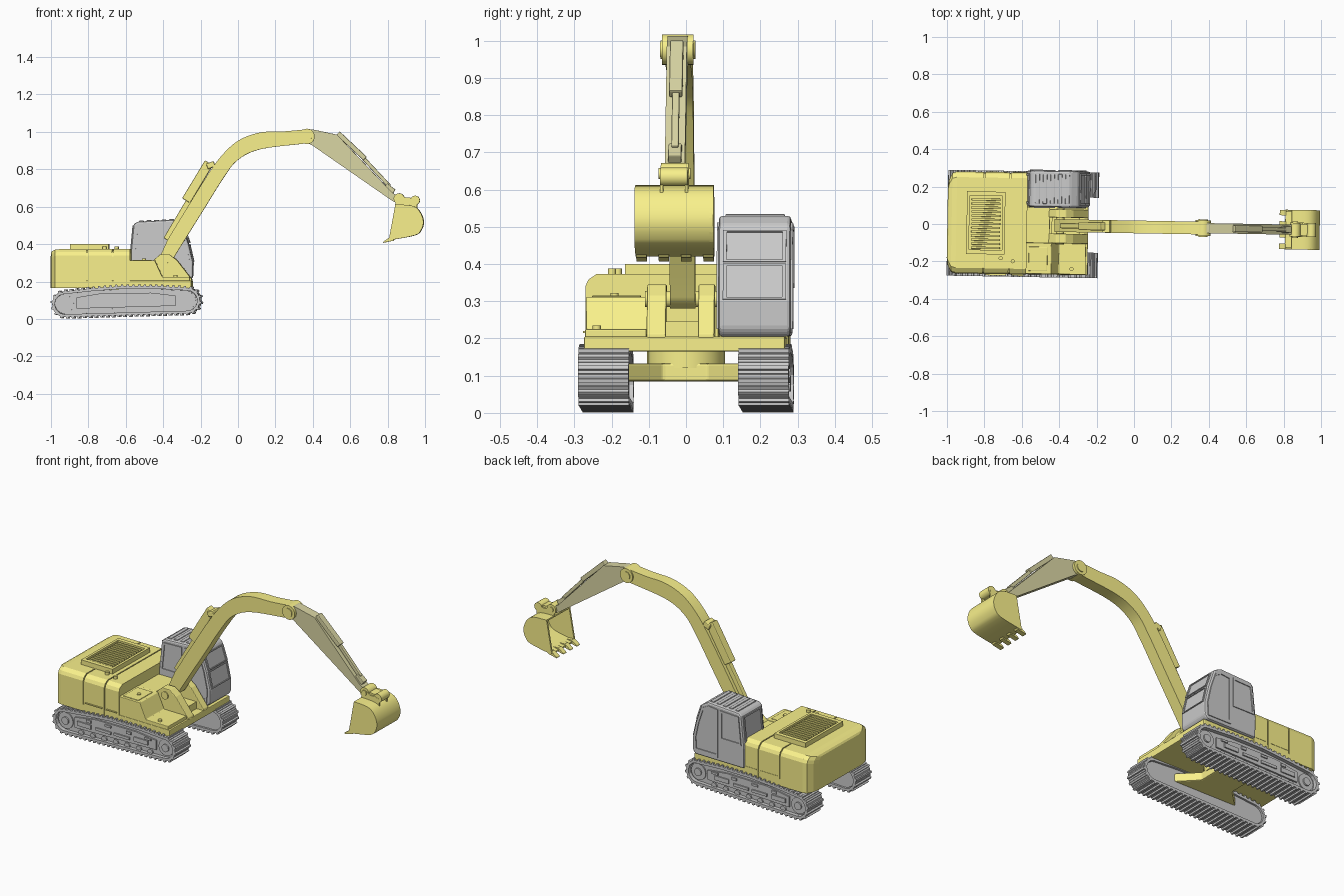
import bpy, bmesh
from math import sin, cos, pi, radians
from mathutils import Vector, Matrix


def material(name, rgb):
    m = bpy.data.materials.new(name)
    m.diffuse_color = (*rgb, 1)
    return m


YELLOW = material("yellow_paint", (0.95, 0.88, 0.26))
OLIVE = material("olive_paint", (0.70, 0.67, 0.37))
AC = -0.005                                  # centre line of the digging arm
YAW = Matrix.Translation((-0.6, 0, 0)) @ Matrix.Rotation(radians(-1), 4, 'Z') @ Matrix.Translation((0.6, 0, 0))


def loft(bm, rings, closed=False):
    """Skin a list of rings; cap the ends unless the rings close on themselves."""
    vs = [[bm.verts.new(p) for p in r] for r in rings]
    n = len(vs[0])
    for a, b in zip(vs, vs[1:] + ([vs[0]] if closed else [])):
        for i in range(n):
            bm.faces.new((a[i], a[(i + 1) % n], b[(i + 1) % n], b[i]))
    if not closed:
        bm.faces.new(vs[0])
        bm.faces.new(vs[-1])


def build(name, parts, mat=None, bevel=0, smooth=False):
    """parts: list of (rings, closed) skins joined in one object."""
    bm = bmesh.new()
    for rings, closed in parts:
        loft(bm, rings, closed)
    bmesh.ops.recalc_face_normals(bm, faces=bm.faces)
    me = bpy.data.meshes.new(name)
    bm.to_mesh(me)
    bm.free()
    if mat:
        me.materials.append(mat)
    if smooth:
        me.shade_smooth()
        me.set_sharp_from_angle(angle=radians(35))
    ob = bpy.data.objects.new(name, me)
    bpy.context.collection.objects.link(ob)
    ob.matrix_world = YAW
    if bevel:
        b = ob.modifiers.new("bevel", 'BEVEL')
        b.width, b.segments, b.limit_method = bevel, 2, 'ANGLE'
    return ob


def side(pts, y0, y1):                       # x-z profile extruded across y
    return [[(x, y, z) for x, z in pts] for y in (y0, y1)], False


def plan(pts, z0, z1):                       # x-y outline extruded upward
    return [[(x, y, z) for x, y in pts] for z in (z0, z1)], False


def box(x0, x1, y0, y1, z0, z1):
    return side([(x0, z0), (x1, z0), (x1, z1), (x0, z1)], y0, y1)


def arc(cx, cz, r, a0=0, a1=345, n=24):
    return [(cx + r * cos(radians(a0 + (a1 - a0) * i / (n - 1))),
             cz + r * sin(radians(a0 + (a1 - a0) * i / (n - 1)))) for i in range(n)]


def bar(p, q, w, y0, y1):                    # straight bar between two x-z points
    p, q = Vector(p), Vector(q)
    d = (q - p).normalized()
    s = Vector((-d.y, d.x)) * w / 2
    return side([tuple(v) for v in (p - s, q - s, q + s, p + s)], y0, y1)


def frame(pts, off, s=0.88):                 # raised border around a 3D outline
    pts, off = [Vector(p) for p in pts], Vector(off)
    c = sum(pts, Vector()) / len(pts)
    inn = [c + (p - c) * s for p in pts]
    return [pts, [p + off for p in pts], [p + off for p in inn], inn], True


def curve(pts, n=5):                         # smooth line through the points
    v = [Vector(p) for p in pts]
    v = [2 * v[0] - v[1]] + v + [2 * v[-1] - v[-2]]
    out = []
    for a, b, c, d in zip(v, v[1:], v[2:], v[3:]):
        for t in (i / n for i in range(n)):
            out.append(tuple(0.5 * (2 * b + (c - a) * t + (2 * a - 5 * b + 4 * c - d) * t * t
                                    + (3 * b - a - 3 * c + d) * t ** 3)))
    return out + [tuple(v[-2])]


# Crawler tracks: belt path with evenly spaced pads, frame, wheels and rollers
REAR, FRONT, R = (-0.92, 0.079), (-0.268, 0.098), 0.064
path = arc(*FRONT, R, -90, 90, 20) + [(-0.42, 0.171), (-0.62, 0.171), (-0.78, 0.158)] + arc(*REAR, R, 90, 270, 20)
loop = [Vector(p) for p in path]
segs = list(zip(loop, loop[1:] + loop[:1]))
total, N = sum((b - a).length for a, b in segs), 56
pitch = total / N
pads, dist, k = [], 0, 0
for a, b in segs:
    L = (b - a).length
    while k < N and k * pitch < dist + L:
        t = (b - a) / L
        p, n = a + t * (k * pitch - dist), Vector((t.y, -t.x))
        shape = ((-.5, -.01), (.5, -.01), (.5, .004), (.2, .005), (.15, .014), (-.2, .014), (-.25, .005), (-.5, .004))
        pads.append([tuple(p + t * u * pitch + n * v) for u, v in shape])
        k += 1
    dist += L
web = [(x, z) for x, z in ((-0.595 + (x + 0.595) * 0.975, 0.09 + (z - 0.09) * 0.86) for x, z in path)]
for sgn, tag in ((-1, "right"), (1, "left")):
    def yy(*v):
        return [sgn * a for a in v]
    build(tag + "_track_belt", [side(p, *yy(0.147, 0.283)) for p in pads])
    build(tag + "_track_web", [side(web, *yy(0.158, 0.262))])
    parts = [side(arc(*c, r), *yy(0.25, y)) for c in (REAR, FRONT) for r, y in ((0.047, 0.268), (0.022, 0.276))]
    parts += [side(arc(-0.82 + i * 0.075, 0.034 + i * 0.002, 0.017, n=12, a1=330), *yy(0.25, 0.27)) for i in range(7)]
    build(tag + "_track_wheels", parts, smooth=True)
    parts = [side([(-0.86, 0.055), (-0.33, 0.07), (-0.33, 0.125), (-0.46, 0.14), (-0.72, 0.138), (-0.86, 0.115)], *yy(0.25, 0.271))]
    parts += [box(x, x + w, *yy(0.26, 0.278), z, z + h) for x, w, z, h in
              ((-0.84, 0.09, 0.075, 0.025), (-0.72, 0.1, 0.08, 0.015), (-0.6, 0.1, 0.082, 0.015), (-0.47, 0.09, 0.085, 0.025),
               (-0.78, 0.03, 0.11, 0.015), (-0.66, 0.04, 0.118, 0.012), (-0.52, 0.03, 0.115, 0.015), (-0.4, 0.04, 0.115, 0.012))]
    build(tag + "_track_frame", parts)

# Undercarriage cross frame and swing ring
build("cross_frame", [plan([(-0.8, -0.16), (-0.4, -0.16), (-0.5, -0.06), (-0.5, 0.06), (-0.4, 0.16),
                            (-0.8, 0.16), (-0.7, 0.06), (-0.7, -0.06)], 0.085, 0.133)], YELLOW, 0.006)
build("swing_ring", [plan(arc(-0.6, 0, 0.105), 0.12, 0.17)], YELLOW, smooth=True)

# House: deck, rear counterweight and side door panels with seams between
SECTION = ((-.27, .165), (-.27, .34), (-.262, .358), (-.24, .373), (.245, .373), (.267, .358), (.275, .34), (.275, .165))


def house_ring(x, sy=1, dz=0):
    return [(x, y * sy, z - (dz if z > 0.2 else 0)) for y, z in SECTION]


build("deck", [plan([(-0.9, -0.268), (-0.245, -0.268), (-0.245, 0.272), (-0.9, 0.272)], 0.165, 0.205)], YELLOW, 0.004)
build("counterweight", [([house_ring(-0.806), house_ring(-0.95), house_ring(-0.975, 0.97, 0.003),
                          house_ring(-0.992, 0.84, 0.012), house_ring(-0.998, 0.7, 0.022)], False)], YELLOW)
build("house_panels", [([house_ring(a), house_ring(b)], False) for a, b in ((-0.8, -0.668), (-0.662, -0.572))], YELLOW)
build("house_core", [([house_ring(-0.9, 0.98, 0.006), house_ring(-0.6, 0.98, 0.006)], False)], YELLOW)
build("door_trim", [box(a, b, s * 0.27, s * 0.277, 0.215, 0.22) for a, b in ((-0.79, -0.68), (-0.65, -0.585)) for s in (-1, 1)], YELLOW)

# Engine hood with louvres
hood = [(-0.895, -0.165, 0.37), (-0.69, -0.165, 0.37), (-0.69, 0.17, 0.37), (-0.895, 0.17, 0.37)]
build("engine_hood", [box(-0.89, -0.695, -0.16, 0.165, 0.365, 0.388), frame(hood, (0, 0, 0.03), 0.86)], YELLOW)
build("hood_louvres", [box(-0.87, -0.715, -0.137 + i * 0.0215, -0.125 + i * 0.0215, 0.38, 0.399) for i in range(13)], YELLOW, 0.003)
build("filler_caps", [plan(arc(x, y, 0.011, n=12, a1=330), 0.2, z) for x, y, z in
                      ((-0.71, -0.185, 0.388), (-0.645, -0.2, 0.388), (-0.33, -0.235, 0.235), (-0.5, -0.19, 0.322))], YELLOW, smooth=True)

# Stepped tool box and tank in front of the house, right-hand side
build("tank_box", [side([(-0.58, 0.2), (-0.58, 0.312), (-0.44, 0.312), (-0.40, 0.225), (-0.255, 0.225), (-0.255, 0.2)], -0.265, -0.1),
                   box(-0.58, -0.45, -0.1, 0.09, 0.2, 0.31), box(-0.56, -0.46, -0.25, -0.12, 0.31, 0.316)], YELLOW, 0.006)

# Boom foot brackets with pivot pin
foot = [(-0.46, 0.2), (-0.46, 0.305), (-0.415, 0.345), (-0.365, 0.345), (-0.325, 0.315), (-0.245, 0.212), (-0.245, 0.2)]
build("boom_brackets", [side(foot, -0.1, -0.048), side(foot, 0.038, 0.082)], YELLOW, 0.004)
build("boom_foot_pin", [side(arc(-0.395, 0.306, 0.022), -0.106, 0.086)], YELLOW, smooth=True)
build("bracket_crossmember", [box(-0.44, -0.29, -0.05, 0.04, 0.2, 0.245)], YELLOW)

# Cab: body, window borders, roof ribs and handrail
cab = [(-0.575, 0.205), (-0.578, 0.32), (-0.56, 0.505), (-0.54, 0.52), (-0.345, 0.53), (-0.3, 0.505),
       (-0.265, 0.40), (-0.241, 0.30), (-0.243, 0.225), (-0.26, 0.205)]
build("cab_body", [side(cab, 0.093, 0.287)], None, 0.01)
door = [(-0.41, 0.225), (-0.41, 0.505), (-0.35, 0.512), (-0.312, 0.492), (-0.28, 0.40), (-0.258, 0.30), (-0.262, 0.225)]
rear = [(-0.562, 0.335), (-0.545, 0.50), (-0.425, 0.505), (-0.425, 0.335)]
parts = []
for y, d in ((0.286, 0.006), (0.094, -0.006)):
    parts += [frame([(x, y, z) for x, z in pts], (0, d, 0), s) for pts, s in ((door, 0.87), (rear, 0.85))]
parts.append(frame([(-0.293, 0.105, 0.49), (-0.293, 0.275, 0.49), (-0.264, 0.275, 0.405), (-0.264, 0.105, 0.405)], (0.006, 0, 0.002)))
parts.append(frame([(-0.264, 0.105, 0.40), (-0.264, 0.275, 0.40), (-0.242, 0.275, 0.305), (-0.242, 0.105, 0.305)], (0.005, 0, 0.001)))
parts.append(frame([(-0.574, 0.11, 0.35), (-0.574, 0.27, 0.35), (-0.56, 0.27, 0.5), (-0.56, 0.11, 0.5)], (-0.006, 0, 0)))
build("cab_window_borders", parts)
build("cab_roof_ribs", [box(-0.53 + i * 0.04, -0.508 + i * 0.04, 0.11, 0.27, 0.5, 0.526 + i * 0.002) for i in range(5)], None, 0.003)

# Boom: curved box beam with end boss
lower = curve([(-0.36, 0.298), (-0.315, 0.373), (-0.19, 0.573), (-0.075, 0.757), (0.0, 0.85), (0.12, 0.907), (0.36, 0.938)])
upper = curve([(0.37, 1.014), (0.25, 1.003), (0.12, 0.997), (0.005, 0.955), (-0.085, 0.875), (-0.165, 0.765), (-0.27, 0.597), (-0.375, 0.425)])
build("boom", [side(lower + upper + [(-0.425, 0.315), (-0.415, 0.29), (-0.395, 0.28)], AC - 0.034, AC + 0.034)], YELLOW, smooth=True)
build("boom_end_boss", [side(arc(0.37, 0.976, 0.041), AC - 0.042, AC + 0.042),
                        side(arc(0.37, 0.976, 0.025), AC - 0.047, AC + 0.047)], YELLOW, smooth=True)

# Boom cylinder lying on the back of the boom
build("boom_cylinder", [bar((-0.277, 0.632), (-0.155, 0.835), 0.05, AC - 0.022, AC + 0.022),
                        bar((-0.385, 0.425), (-0.26, 0.635), 0.03, AC - 0.014, AC + 0.014),
                        bar((-0.165, 0.815), (-0.125, 0.83), 0.03, AC - 0.034, AC + 0.034)], YELLOW, 0.005)

# Stick with its cylinder
stick = [(0.36, 1.01), (0.40, 1.013), (0.53, 0.985), (0.825, 0.675), (0.875, 0.645), (0.86, 0.62), (0.83, 0.628), (0.395, 0.93), (0.36, 0.945)]
build("stick", [side(stick, AC - 0.027, AC + 0.027)], OLIVE)
build("stick_cylinder", [bar((0.535, 0.993), (0.68, 0.857), 0.026, AC - 0.018, AC + 0.018),
                         bar((0.67, 0.86), (0.81, 0.71), 0.02, AC - 0.01, AC + 0.01),
                         bar((0.79, 0.715), (0.835, 0.68), 0.026, AC - 0.018, AC + 0.018)], OLIVE, 0.004)

# Bucket: hollow shell, side plates, teeth and hanger link
outer = curve([(0.843, 0.612), (0.93, 0.606), (0.972, 0.577), (0.993, 0.523), (0.981, 0.475), (0.944, 0.446), (0.808, 0.42)], 4)
mid = Vector((0.826, 0.516))
inner = [tuple(mid + (Vector(p) - mid) * 0.92) for p in outer]
B = 0.106
build("bucket_shell", [side(outer + inner[::-1], AC - B + 0.002, AC + B - 0.002)], YELLOW, smooth=True)
build("bucket_sides", [side(outer, AC + s * B, AC + s * (B - 0.01)) for s in (-1, 1)], YELLOW)
teeth = [(0.845, 0.435), (0.83, 0.418), (0.778, 0.407), (0.781, 0.414), (0.812, 0.436)]
build("bucket_teeth", [side(teeth, AC + y - 0.014, AC + y + 0.014) for y in (-0.09, -0.03, 0.03, 0.09)], YELLOW)
hanger = [(0.84, 0.605), (0.845, 0.635), (0.875, 0.655), (0.90, 0.638), (0.93, 0.64), (0.96, 0.63), (0.958, 0.59)]
build("bucket_hanger", [side(hanger, AC + s * 0.029, AC + s * 0.038) for s in (-1, 1)], YELLOW)
build("bucket_pins", [side(arc(0.862, 0.643, 0.029), AC - 0.037, AC + 0.037), side(arc(0.862, 0.643, 0.015), AC - 0.043, AC + 0.043),
                      side(arc(0.948, 0.634, 0.025), AC - 0.037, AC + 0.037)], YELLOW, smooth=True)
build("bucket_link", [bar((0.862, 0.643), (0.948, 0.634), 0.022, AC - 0.03, AC + 0.03)], YELLOW)
